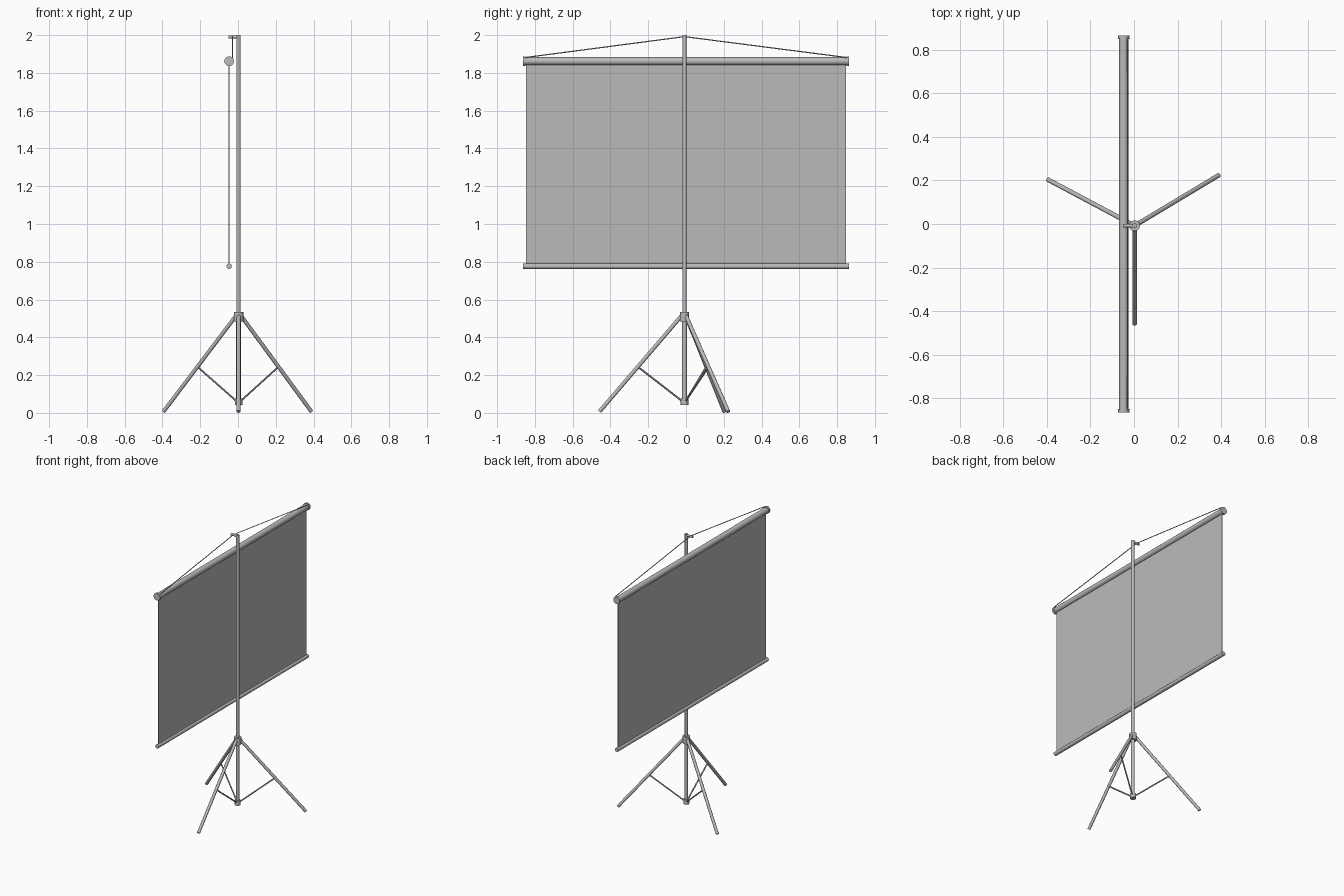
import bpy
import math
from mathutils import Vector

cube = bpy.data.objects.get("Cube")
if cube:
    bpy.data.objects.remove(cube, do_unlink=True)

grey = bpy.data.materials.new("light_grey")
grey.use_nodes = True
COLOUR = (0.5, 0.5, 0.5, 1)
grey.diffuse_color = COLOUR
grey.node_tree.nodes["Principled BSDF"].inputs["Base Color"].default_value = COLOUR


def finish(name):
    obj = bpy.context.object
    obj.name = name
    obj.data.materials.append(grey)
    return obj


def rod(name, start, end, radius, sides=12):
    """Cylinder running between two points."""
    a, b = Vector(start), Vector(end)
    bpy.ops.mesh.primitive_cylinder_add(
        vertices=sides, radius=radius, depth=(b - a).length, location=(a + b) / 2)
    obj = finish(name)
    obj.rotation_euler = (b - a).to_track_quat('Z', 'Y').to_euler()
    bpy.ops.object.shade_smooth_by_angle(angle=math.radians(40))
    return obj


PX, PY = 0.003, -0.008      # pole axis
SX = -0.047                 # screen plane
TOP, BOTTOM = 1.862, 0.776  # screen bar heights

# Pole, collars and the hanging arm
rod("lower_pole", (PX, PY, 0.045), (PX, PY, 0.52), 0.0125)
rod("upper_pole", (PX, PY, 0.5), (PX, PY, 2.0), 0.011)
rod("upper_collar", (PX, PY, 0.483), (PX, PY, 0.533), 0.025)
rod("lower_collar", (PX, PY, 0.042), (PX, PY, 0.076), 0.02)
rod("hanging_arm", (PX, PY, 1.99), (-0.05, PY, 1.99), 0.008)

# Three legs, each with a brace to the lower collar
for label, angle in (("front", -90), ("left", 31), ("right", 152)):
    a = math.radians(angle)

    def at(r, z):
        return (PX + r * math.cos(a), PY + r * math.sin(a), z)

    rod(label + "_leg", at(0.012, 0.518), at(0.45, 0.007), 0.0105)
    rod(label + "_brace", at(0.012, 0.062), at(0.245, 0.243), 0.005, 8)

# Roller tube with end caps, and the bottom bar
rod("roller_tube", (SX, -0.855, TOP), (SX, 0.855, TOP), 0.021)
rod("bottom_bar", (SX, -0.862, BOTTOM), (SX, 0.862, BOTTOM), 0.0145)
for label, side in (("front", -1), ("back", 1)):
    rod(label + "_end_cap", (SX, side * 0.849, TOP), (SX, side * 0.864, TOP), 0.026)
    rod(label + "_cord", (-0.03, PY, 1.992), (-0.03, side * 0.855, 1.881), 0.003, 6)

# Screen sheet
bpy.ops.mesh.primitive_cube_add(size=1, location=(SX, 0, (TOP + BOTTOM) / 2))
sheet = finish("screen_sheet")
sheet.scale = (0.005, 1.694, TOP - BOTTOM)
